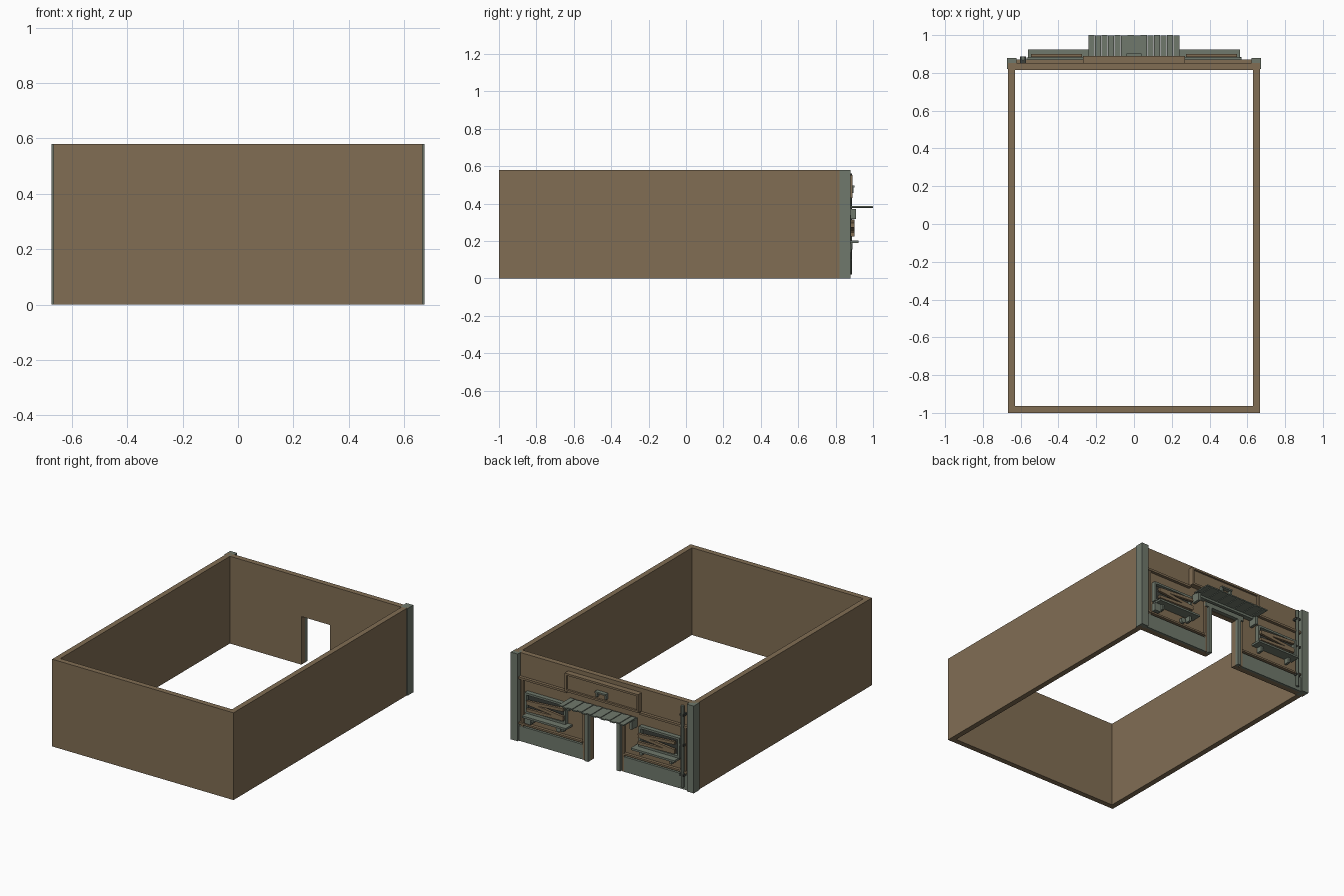
import bpy
from math import radians

cube = bpy.data.objects.get("Cube")
if cube:
    bpy.data.objects.remove(cube, do_unlink=True)


def material(name, rgb):
    m = bpy.data.materials.new(name)
    m.use_nodes = True
    col = (*rgb, 1)
    m.diffuse_color = col
    m.node_tree.nodes["Principled BSDF"].inputs["Base Color"].default_value = col
    return m


BROWN = material("clay brown", (0.22, 0.155, 0.088))
GREY = material("grey green", (0.16, 0.19, 0.15))
DARK = material("dark grey", (0.045, 0.05, 0.042))


def box(name, xs, ys, zs, mat, tilt=0):
    """Box from axis ranges, optionally tilted in the facade plane."""
    bpy.ops.mesh.primitive_cube_add(size=1, location=[sum(r) / 2 for r in (xs, ys, zs)])
    ob = bpy.context.object
    ob.name = name
    ob.scale = [abs(r[1] - r[0]) for r in (xs, ys, zs)]
    ob.rotation_euler.y = radians(tilt)
    ob.data.materials.append(mat)
    return ob


def cylinder(name, loc, radius, depth, mat, rot=(0, 0, 0)):
    bpy.ops.mesh.primitive_cylinder_add(vertices=12, radius=radius, depth=depth,
                                        location=loc, rotation=rot)
    ob = bpy.context.object
    ob.name = name
    ob.data.materials.append(mat)
    bpy.ops.object.shade_smooth_by_angle()
    return ob


def frame(name, xs, ys, zs, w, mat):
    """Four bars around a rectangle on the facade."""
    x0, x1 = min(xs), max(xs)
    z0, z1 = zs
    box(name + "_bottom", (x0, x1), ys, (z0, z0 + w), mat)
    box(name + "_top", (x0, x1), ys, (z1 - w, z1), mat)
    box(name + "_side_a", (x0, x0 + w), ys, (z0 + w, z1 - w), mat)
    box(name + "_side_b", (x1 - w, x1), ys, (z0 + w, z1 - w), mat)


H = 0.58      # wall height
W = 0.667     # half width
T = 0.036     # wall thickness
FACE = 0.852  # outer face of the entrance wall
DOOR = 0.105  # half width of the doorway

# Plain walls
box("front_wall", (-W, W), (-1, -1 + T), (0, H), BROWN)
box("door_lintel", (-DOOR, DOOR), (FACE - T, FACE), (0.32, H), BROWN)

for s, side in ((1, "left"), (-1, "right")):
    def b(name, xs, ys, zs, mat, tilt=0):
        return box(side + "_" + name, [s * x for x in xs], ys, zs, mat, tilt)

    b("wall", (W - T, W), (-1 + T, FACE), (0, H), BROWN)
    b("entrance_wall", (DOOR, W - T), (FACE - T, FACE), (0, H), BROWN)
    b("corner_pillar", (0.622, 0.673), (0.82, 0.88), (0, H), GREY)

    # Plinth, rails and upright strips
    b("plinth", (0.15, 0.622), (FACE, 0.868), (0, 0.1), GREY)
    b("lower_rail", (0.15, 0.622), (FACE, 0.872), (0.112, 0.124), BROWN)
    b("upper_rail", (0.27, 0.622), (FACE, 0.872), (0.412, 0.426), BROWN)
    b("upright_strip", (0.592, 0.606), (FACE, 0.868), (0.1, 0.412), BROWN)

    # Door posts
    b("door_post", (DOOR, 0.13), (FACE, 0.878), (0, 0.35), GREY)
    b("door_trim", (0.137, 0.152), (FACE, 0.868), (0, 0.37), BROWN)

    # Boarded window with a shelf
    b("window_pane", (0.28, 0.56), (FACE, 0.858), (0.215, 0.33), DARK)
    frame(side + "_window_frame", (s * 0.27, s * 0.57), (FACE, 0.882), (0.205, 0.34), 0.014, GREY)
    for z, tilt in ((0.297, 4), (0.268, -6), (0.24, 2)):
        b("window_board", (0.275, 0.545), (0.883, 0.9), (z - 0.01, z + 0.01), BROWN, tilt)
    b("window_shelf", (0.24, 0.56), (FACE, 0.923), (0.19, 0.203), GREY)
    for x in (0.29, 0.51):
        b("shelf_bracket", (x - 0.008, x + 0.008), (FACE, 0.89), (0.155, 0.19), GREY)

    # Awning supports
    b("awning_bracket", (0.222, 0.24), (FACE, 0.91), (0.318, 0.372), GREY)

# Doorway head
box("door_head", (-0.152, 0.152), (FACE, 0.878), (0.322, 0.352), GREY)

# Sign board, raised border and centre lamp
box("sign_board", (-0.27, 0.27), (FACE, 0.876), (0.43, 0.552), BROWN)
frame("sign_border", (-0.27, 0.27), (0.876, 0.889), (0.43, 0.552), 0.013, BROWN)
box("sign_lamp_hood", (-0.04, 0.04), (0.876, 0.902), (0.486, 0.496), GREY)
for x in (-0.034, 0.034):
    box("sign_lamp_arm", (x - 0.006, x + 0.006), (0.876, 0.896), (0.458, 0.486), GREY)

# Slatted awning with slightly uneven planks
COUNT = 14
step = 0.486 / COUNT
for i in range(COUNT):
    x = -0.243 + i * step
    drop = 0.003 * (i % 2)
    box("awning_slat", (x + 0.001, x + step - 0.001), (0.87, 1.0 - drop),
        (0.377 + drop, 0.385 + drop), GREY)
box("awning_beam", (-0.24, 0.24), (FACE, 0.884), (0.362, 0.377), GREY)

# Drain pipe on the right, utility box and vent on the left
cylinder("drain_pipe", (-0.588, 0.877, 0.29), 0.011, 0.54, GREY)
for z in (0.1, 0.3, 0.5):
    box("pipe_clamp", (-0.603, -0.573), (FACE, 0.887), (z - 0.007, z + 0.007), DARK)
box("utility_box", (0.525, 0.57), (FACE, 0.884), (0.135, 0.188), GREY)
cylinder("wall_vent", (0.33, 0.862, 0.155), 0.018, 0.02, GREY, (radians(90), 0, 0))
